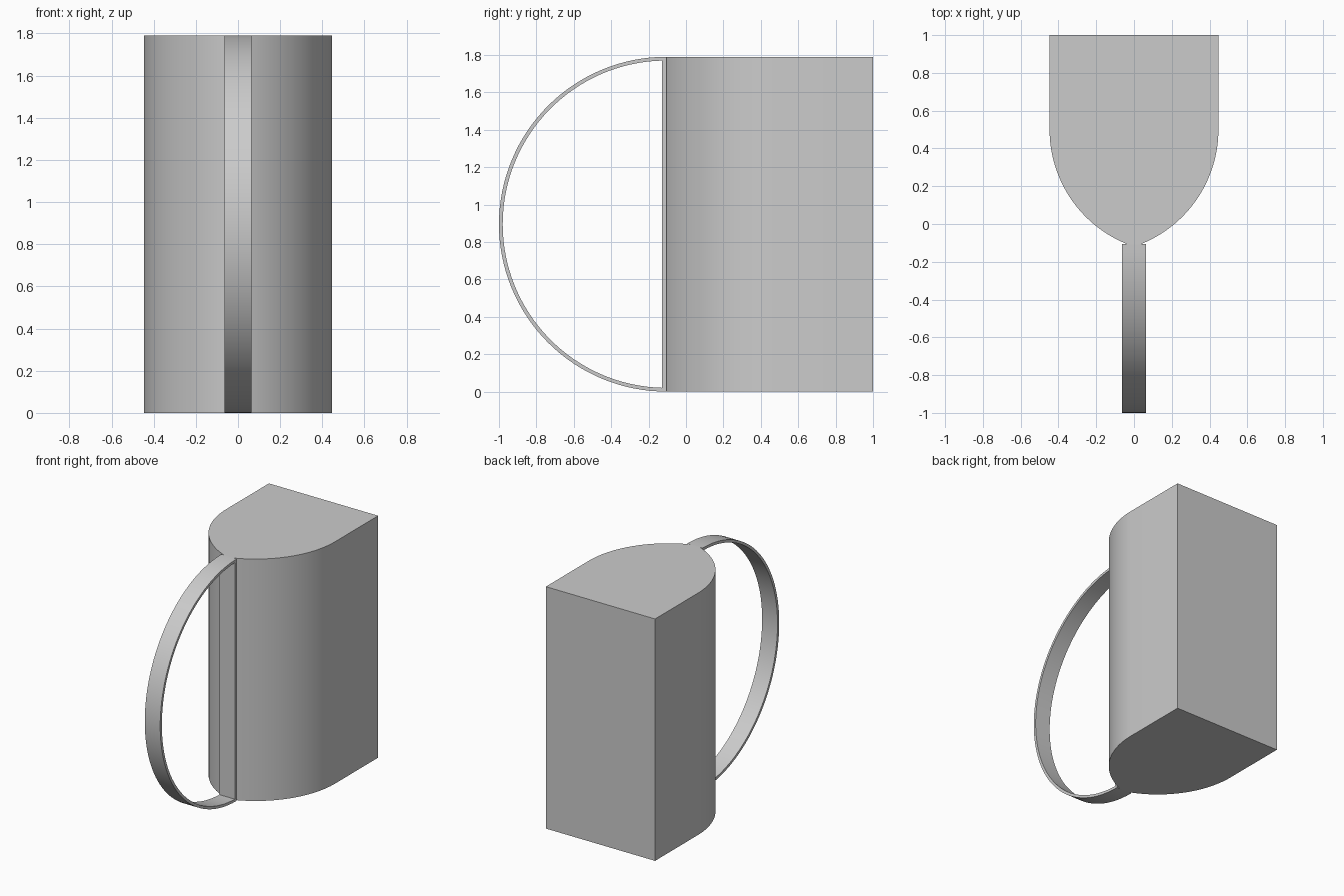
import bpy, bmesh
from math import sin, cos, pi, radians, asin
from mathutils import Vector

if "Cube" in bpy.data.objects:
    bpy.data.objects.remove(bpy.data.objects["Cube"])

H = 1.79          # overall height
JOIN_Y = -0.105   # where handle meets body


def finish(name, bm):
    bmesh.ops.recalc_face_normals(bm, faces=bm.faces)
    me = bpy.data.meshes.new(name)
    bm.to_mesh(me)
    bm.free()
    ob = bpy.data.objects.new(name, me)
    bpy.context.collection.objects.link(ob)
    bpy.ops.object.select_all(action='DESELECT')
    ob.select_set(True)
    bpy.context.view_layer.objects.active = ob
    bpy.ops.object.shade_smooth_by_angle(angle=radians(20))
    return ob


def extrude_face(bm, face, vec):
    r = bmesh.ops.extrude_face_region(bm, geom=[face])
    bmesh.ops.translate(bm, vec=vec,
                        verts=[v for v in r['geom'] if isinstance(v, bmesh.types.BMVert)])


# Body: square back, pointed-arch front, extruded upward
R, HALF, SPRING = 0.653, 0.447, 0.5
end = asin((SPRING - JOIN_Y) / R)
right = [(HALF, 1.0)]
for i in range(29):
    a = end * i / 28
    right.append((HALF - R + R * cos(a), SPRING - R * sin(a)))
outline = right + [(-x, y) for x, y in reversed(right)]
bm = bmesh.new()
face = bm.faces.new([bm.verts.new((x, y, 0)) for x, y in outline])
extrude_face(bm, face, Vector((0, 0, H)))
finish("body", bm)

# Handle: D-shaped band, half-round bow closed by a thin upright strip
N, W, T = 64, 0.063, 0.02
RO = H / 2


def d_loop(bm, x, r, y_flat):
    # bow points end on the flat line of the D
    lim = asin((JOIN_Y - y_flat) / r)
    pts = []
    for i in range(N + 1):
        a = lim + (pi - 2 * lim) * i / N
        pts.append(bm.verts.new((x, JOIN_Y - r * sin(a), RO + r * cos(a))))
    return pts


bm = bmesh.new()
loops = [d_loop(bm, -W, RO, JOIN_Y), d_loop(bm, W, RO, JOIN_Y),
         d_loop(bm, W, RO - T, JOIN_Y - 0.022), d_loop(bm, -W, RO - T, JOIN_Y - 0.022)]
for p, q in zip(loops, loops[1:] + loops[:1]):
    for i in range(N + 1):
        j = (i + 1) % (N + 1)
        bm.faces.new((p[i], p[j], q[j], q[i]))
finish("handle", bm)
